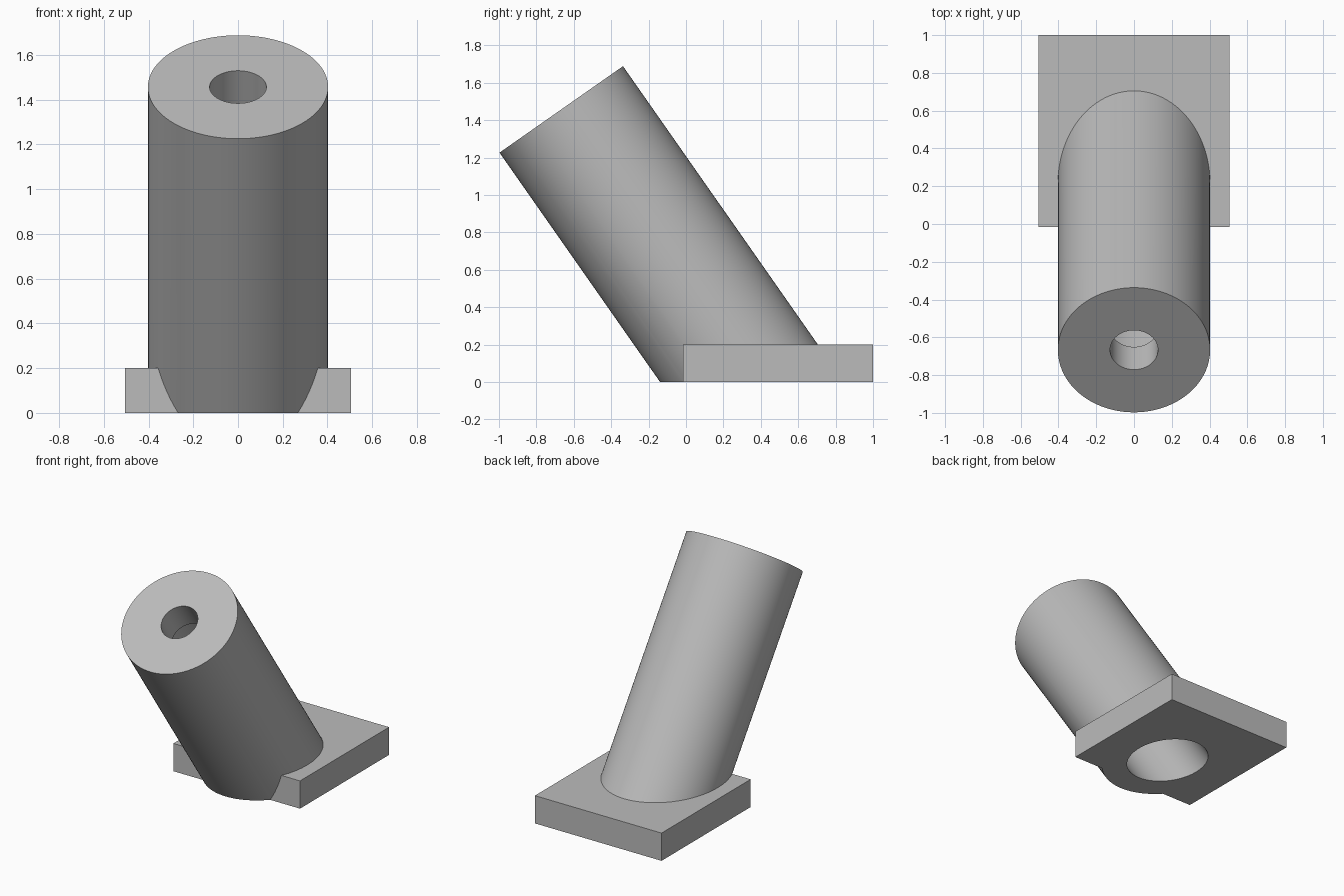
import bpy
from math import radians
from mathutils import Matrix, Vector

if "Cube" in bpy.data.objects:
    bpy.data.objects.remove(bpy.data.objects["Cube"], do_unlink=True)

grey = bpy.data.materials.new("plain grey")
grey.use_nodes = True
grey.diffuse_color = (0.5, 0.5, 0.5, 1)
grey.node_tree.nodes["Principled BSDF"].inputs["Base Color"].default_value = grey.diffuse_color

TILT = Matrix.Rotation(radians(35), 4, "X")
TOP = Vector((0, -0.667, 1.457))  # centre of the barrel's upper end


def tilted_cylinder(name, radius, start, end):
    """Cylinder along the barrel axis, between two depths below the upper end."""
    bpy.ops.mesh.primitive_cylinder_add(vertices=96, radius=radius, depth=end - start)
    ob = bpy.context.object
    ob.name = name
    ob.matrix_world = (Matrix.Translation(TOP) @ TILT
                       @ Matrix.Translation((0, 0, -(start + end) / 2)))
    ob.data.materials.append(grey)
    return ob


def box(name, low, high):
    low, high = Vector(low), Vector(high)
    bpy.ops.mesh.primitive_cube_add(size=1, location=(low + high) / 2)
    ob = bpy.context.object
    ob.name = name
    ob.scale = high - low
    ob.data.materials.append(grey)
    return ob


def combine(target, other, operation):
    """Apply a boolean and discard the helper."""
    bpy.context.view_layer.update()
    mod = target.modifiers.new(operation.title(), "BOOLEAN")
    mod.operation, mod.object, mod.solver = operation, other, "EXACT"
    bpy.context.view_layer.objects.active = target
    bpy.ops.object.modifier_apply(modifier=mod.name)
    bpy.data.objects.remove(other, do_unlink=True)


# Slanted barrel joined to the flat base plate
holder = tilted_cylinder("slanted_barrel_with_base", 0.403, 0, 2.3)
combine(holder, box("base_plate", (-0.505, -0.015, 0), (0.505, 1, 0.2)), "UNION")

# Wide bore from below, narrow hole through the upper end
combine(holder, tilted_cylinder("bore_cutter", 0.25, 0.21, 2.6), "DIFFERENCE")
combine(holder, tilted_cylinder("end_hole_cutter", 0.127, -0.2, 0.5), "DIFFERENCE")

# Level underside
combine(holder, box("floor_cutter", (-2, -2, -2), (2, 2, 0)), "DIFFERENCE")

bpy.ops.object.select_all(action="DESELECT")
holder.select_set(True)
bpy.context.view_layer.objects.active = holder
bpy.ops.object.shade_smooth_by_angle(angle=radians(25))
